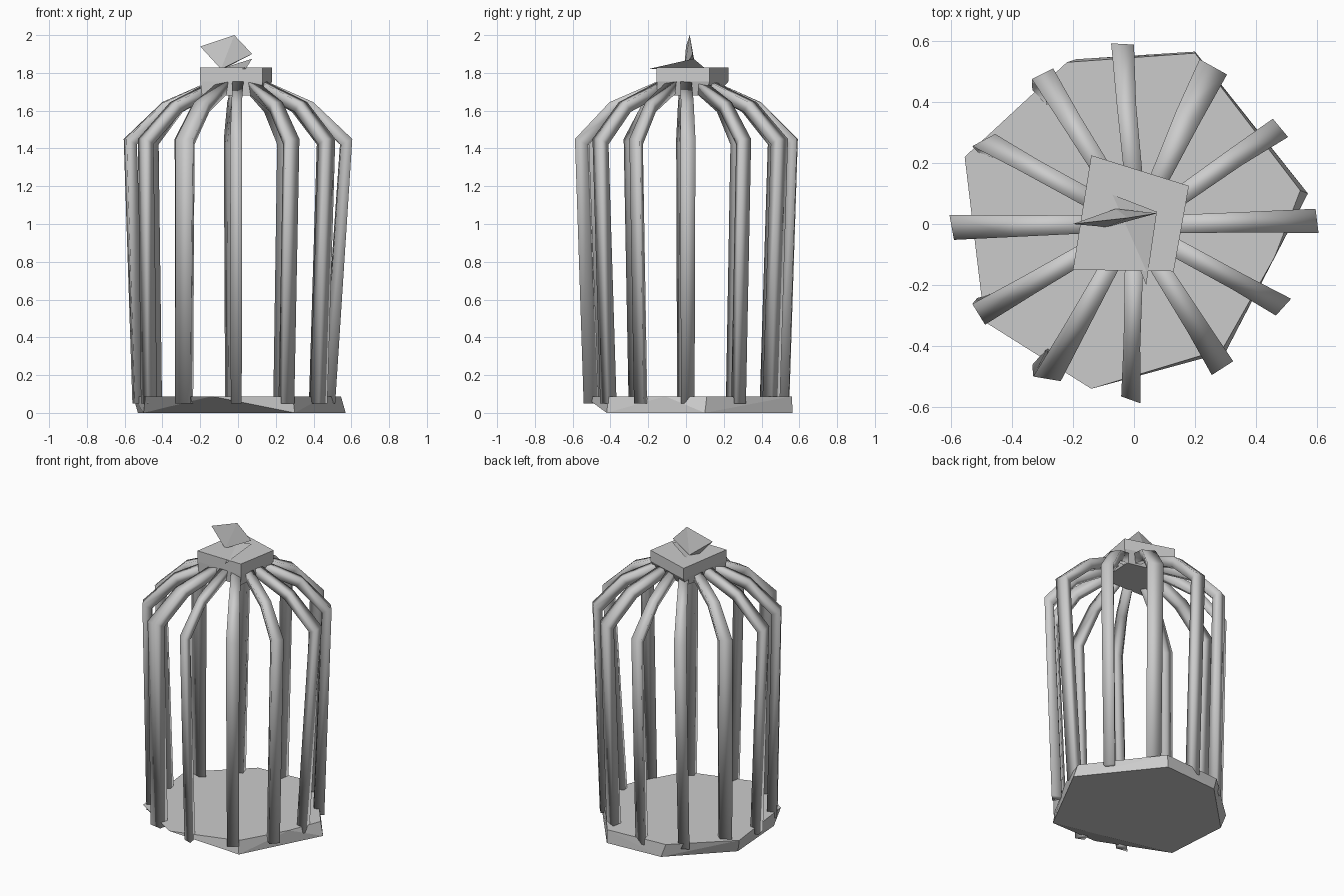
import bpy, bmesh, math
from mathutils import Vector

if "Cube" in bpy.data.objects:
    bpy.data.objects.remove(bpy.data.objects["Cube"])


def finish(name, bm, smooth=False):
    bmesh.ops.recalc_face_normals(bm, faces=bm.faces[:])
    for f in bm.faces:
        f.smooth = smooth
    me = bpy.data.meshes.new(name)
    bm.to_mesh(me)
    bm.free()
    ob = bpy.data.objects.new(name, me)
    bpy.context.collection.objects.link(ob)
    return ob


def hull(name, points):
    bm = bmesh.new()
    for p in points:
        bm.verts.new(p)
    bmesh.ops.convex_hull(bm, input=bm.verts[:])
    bmesh.ops.dissolve_limit(bm, angle_limit=0.01, verts=bm.verts[:], edges=bm.edges[:])
    finish(name, bm)


def loft(name, rings, smooth=False):
    # skin a stack of equal-sized rings and close both ends
    bm = bmesh.new()
    rows = [[bm.verts.new(p) for p in ring] for ring in rings]
    n = len(rows[0])
    for r0, r1 in zip(rows, rows[1:]):
        for k in range(n):
            j = (k + 1) % n
            bm.faces.new((r0[k], r0[j], r1[j], r1[k]))
    bm.faces.new(rows[0])
    bm.faces.new(rows[-1])
    finish(name, bm, smooth)


# faceted floor plate: top and bottom outlines are offset from each other
floor_top = [(-0.14, -0.54), (0.29, -0.41), (0.46, -0.11), (0.545, 0.11),
             (0.2, 0.56), (-0.22, 0.53), (-0.555, 0.22), (-0.49, -0.32)]
floor_low = [(-0.5, -0.23), (0.3, -0.42), (0.57, 0.1),
             (0.2, 0.565), (-0.19, 0.54), (-0.53, 0.2)]
hull("floor_plate", [(x, y, 0.088) for x, y in floor_top] + [(x, y, 0.0) for x, y in floor_low])

# outer edge of each bar at the shoulder, as two corners seen from above
edges = [((0.605, -0.03), (0.595, 0.05)), ((0.505, 0.285), (0.455, 0.345)),
         ((0.305, 0.49), (0.215, 0.54)), ((0.0, 0.588), (-0.075, 0.592)),
         ((-0.265, 0.51), (-0.335, 0.475)), ((-0.455, 0.295), (-0.53, 0.255)),
         ((-0.605, 0.03), (-0.59, -0.052)), ((-0.53, -0.262), (-0.488, -0.33)),
         ((-0.33, -0.5), (-0.24, -0.515)), ((-0.042, -0.565), (0.022, -0.588)),
         ((0.255, -0.495), (0.325, -0.45)), ((0.465, -0.3), (0.515, -0.245))]
# uneven lean of some feet along x
lean = {0: -0.045, 4: -0.025, 5: -0.025, 7: -0.025, 8: -0.03}
up = Vector((0, 0, 1))

# twelve bars, wider outside than inside, bending in under the cap
for i, (a, b) in enumerate(edges):
    mid = Vector((a[0] + b[0], a[1] + b[1], 0)) / 2
    half = Vector((b[0] - a[0], b[1] - a[1], 0)) / 2
    out = mid.normalized()
    angle = math.radians(30 * i)
    end = Vector((math.cos(angle), math.sin(angle), 0))
    tang = Vector((-end.y, end.x, 0))
    foot = mid - out * 0.045 + up * 0.05 + Vector((lean.get(i, 0), 0, 0))
    # stations: outer-edge centre, half width, inward direction
    stations = [(foot, half * 0.9, -out),
                (mid + up * 1.45, half, (-out - up * 0.5).normalized()),
                (out * 0.395 + up * 1.645, half * 0.85, (-out * 0.6 - up * 0.8)),
                (end * 0.14 + up * 1.76, tang * 0.03, (-end * 0.4 - up * 0.9))]
    rings = []
    for p, w, inward in stations:
        q = p + inward * 0.064
        rings.append([p - w, p + w, q + w * 0.6, q - w * 0.6])
    loft(f"bar_{i + 1}", rings, True)

# four-cornered cap, drawn in underneath
cap_top = [(-0.14, 0.225), (0.18, 0.125), (0.13, -0.155), (-0.2, -0.15)]
cap_low = [(-0.11, 0.16), (0.14, 0.1), (0.125, -0.15), (-0.19, -0.148)]
loft("cap", [[(x, y, 1.828) for x, y in cap_top],
             [(x, y, 1.755) for x, y in cap_top],
             [(x, y, 1.68) for x, y in cap_low]])

# angular finial and its low spur
hull("finial", [(-0.2, 0.0, 1.94), (-0.02, 0.02, 2.0), (0.075, 0.035, 1.9),
                (-0.09, -0.01, 1.82), (-0.06, 0.05, 1.83)])
hull("finial_spur", [(0.04, -0.2, 1.82), (0.075, 0.04, 1.875),
                     (-0.03, 0.0, 1.82), (-0.08, 0.1, 1.825)])
